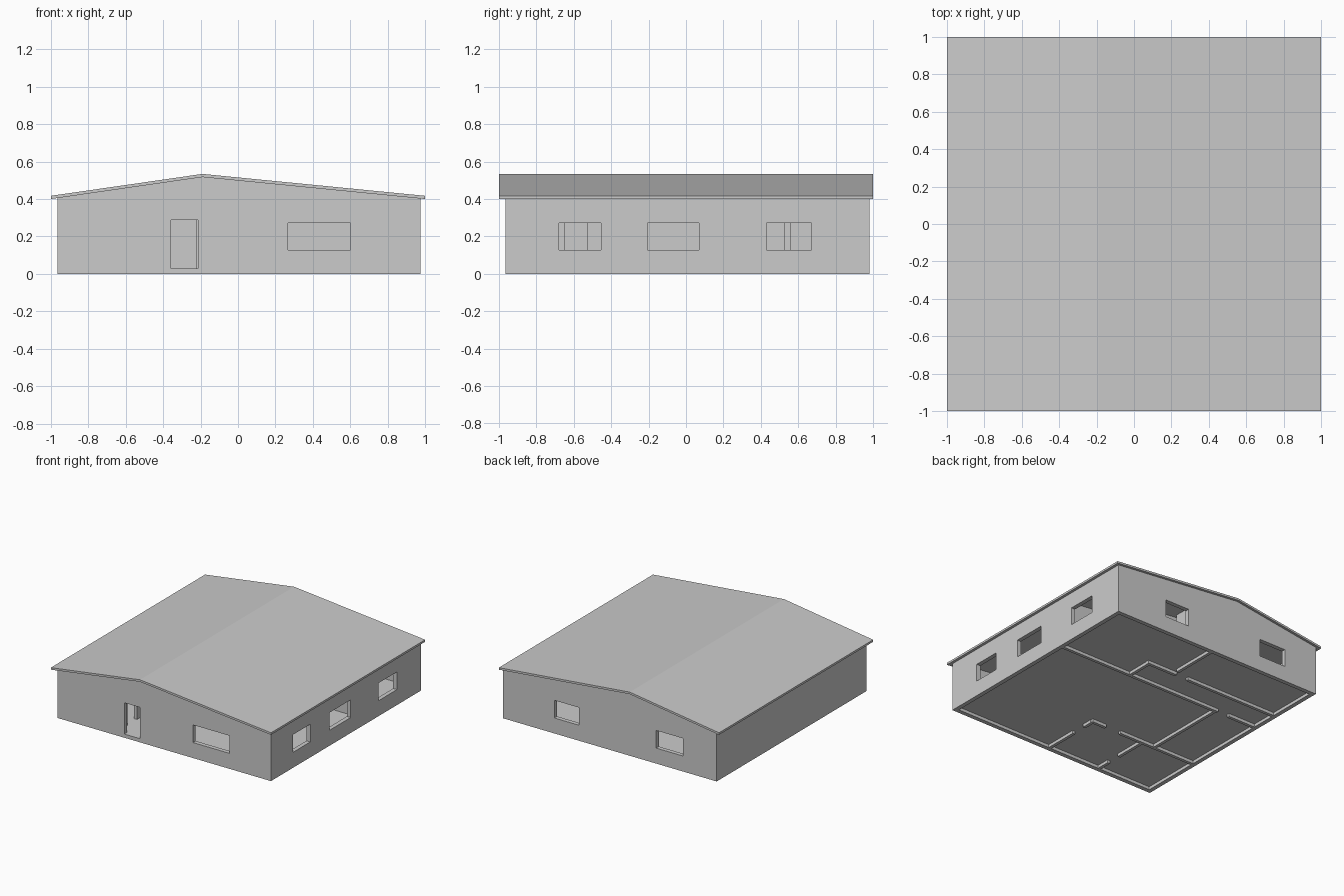
import bpy

if "Cube" in bpy.data.objects:
    bpy.data.objects.remove(bpy.data.objects["Cube"])

# Main dimensions
X0, X1, Y0, Y1 = -0.965, 0.975, -0.965, 0.98   # outer wall faces
RIDGE, EAVE, PEAK, ROOF_T = -0.19, 0.4, 0.517, 0.017
T, P = 0.035, 0.025                            # outer wall / partition thickness
FLOOR = 0.03


def under(x):
    """Height of the roof underside at x."""
    f = (x + 1) / (RIDGE + 1) if x < RIDGE else (1 - x) / (1 - RIDGE)
    return EAVE + (PEAK - EAVE) * f


def mesh(name, prisms):
    """Each prism: xz profile (counter-clockwise seen from the front), y0, y1."""
    verts, faces = [], []
    for prof, y0, y1 in prisms:
        b, n = len(verts), len(prof)
        verts += [(x, y0, z) for x, z in prof] + [(x, y1, z) for x, z in prof]
        faces.append([b + i for i in range(n)])
        faces.append([b + n + i for i in reversed(range(n))])
        for i in range(n):
            j = (i + 1) % n
            faces.append([b + j, b + i, b + n + i, b + n + j])
    me = bpy.data.meshes.new(name)
    me.from_pydata(verts, [], faces)
    ob = bpy.data.objects.new(name, me)
    bpy.context.collection.objects.link(ob)
    return ob


def wall(x0, x1, y0, y1):
    """Upright wall reaching up to the roof underside."""
    prof = [(x0, 0), (x1, 0), (x1, under(x1))]
    if x0 < RIDGE < x1:
        prof.append((RIDGE, PEAK))
    return prof + [(x0, under(x0))], y0, y1


def box(x0, x1, y0, y1, z0, z1):
    return [(x0, z0), (x1, z0), (x1, z1), (x0, z1)], y0, y1


def cut(ob, boxes):
    """Subtract boxes from an object."""
    cutter = mesh("cutter", boxes)
    cutter.hide_render = True
    m = ob.modifiers.new("openings", 'BOOLEAN')
    m.operation, m.solver, m.object = 'DIFFERENCE', 'EXACT', cutter
    bpy.context.view_layer.objects.active = ob
    bpy.ops.object.modifier_apply(modifier=m.name)
    bpy.data.objects.remove(cutter)


# Roof sheet with an off-centre ridge
mesh("roof", [([(-1, EAVE), (RIDGE, PEAK), (1, EAVE), (1, EAVE + ROOF_T),
                (RIDGE, PEAK + ROOF_T), (-1, EAVE + ROOF_T)], -1, 1)])

# Outer walls with door and windows
WZ = (0.127, 0.272)
front = mesh("front_wall", [wall(X0, X1, Y0, Y0 + T)])
cut(front, [box(-0.357, -0.213, Y0 - 0.1, Y0 + 0.1, FLOOR, 0.287),
            box(0.267, 0.6, Y0 - 0.1, Y0 + 0.1, *WZ)])
back = mesh("back_wall", [wall(X0, X1, Y1 - T, Y1)])
cut(back, [box(a, b, Y1 - 0.1, Y1 + 0.1, *WZ) for a, b in ((0.285, 0.51), (-0.66, -0.415))])
right = mesh("right_wall", [wall(X1 - T, X1, Y0 + T, Y1 - T)])
cut(right, [box(X1 - 0.1, X1 + 0.1, a, b, *WZ)
            for a, b in ((-0.68, -0.455), (-0.205, 0.07), (0.43, 0.67))])
mesh("left_wall", [wall(X0, X0 + T, Y0 + T, Y1 - T)])

# Floor slab, raised inside the walls
mesh("floor", [box(X0 + T, X1 - T, Y0 + T, Y1 - T, FLOOR - 0.005, FLOOR)])

# Partitions: (fixed coordinate, start, end), doorways left as gaps with lintels
L, R, F, B = X0 + T, X1 - T, Y0 + T, Y1 - T
along_x = [(0.29, L, R, [(-0.68, -0.575)]),
           (0.515, L, 0.3, [(-0.09, 0.02)]),
           (-0.43, L, 0.055, [(-0.22, -0.08)])]
along_y = [(0.04, 0.56, B, []), (0.285, 0.3, 0.505, []),
           (-0.555, -0.42, 0.28, []),
           (0.045, F, -0.44, [(-0.65, -0.53)]),
           (-0.44, F, -0.44, [(-0.82, -0.7)])]
for i, (y, a, b, doors) in enumerate(along_x):
    ob = mesh(f"cross_partition_{i + 1}", [wall(a, b, y - P / 2, y + P / 2)])
    if doors:
        cut(ob, [box(c, d, y - 0.1, y + 0.1, -0.1, 0.287) for c, d in doors])
for i, (x, a, b, doors) in enumerate(along_y):
    ob = mesh(f"long_partition_{i + 1}", [wall(x - P / 2, x + P / 2, a, b)])
    if doors:
        cut(ob, [box(x - 0.1, x + 0.1, c, d, -0.1, 0.287) for c, d in doors])
